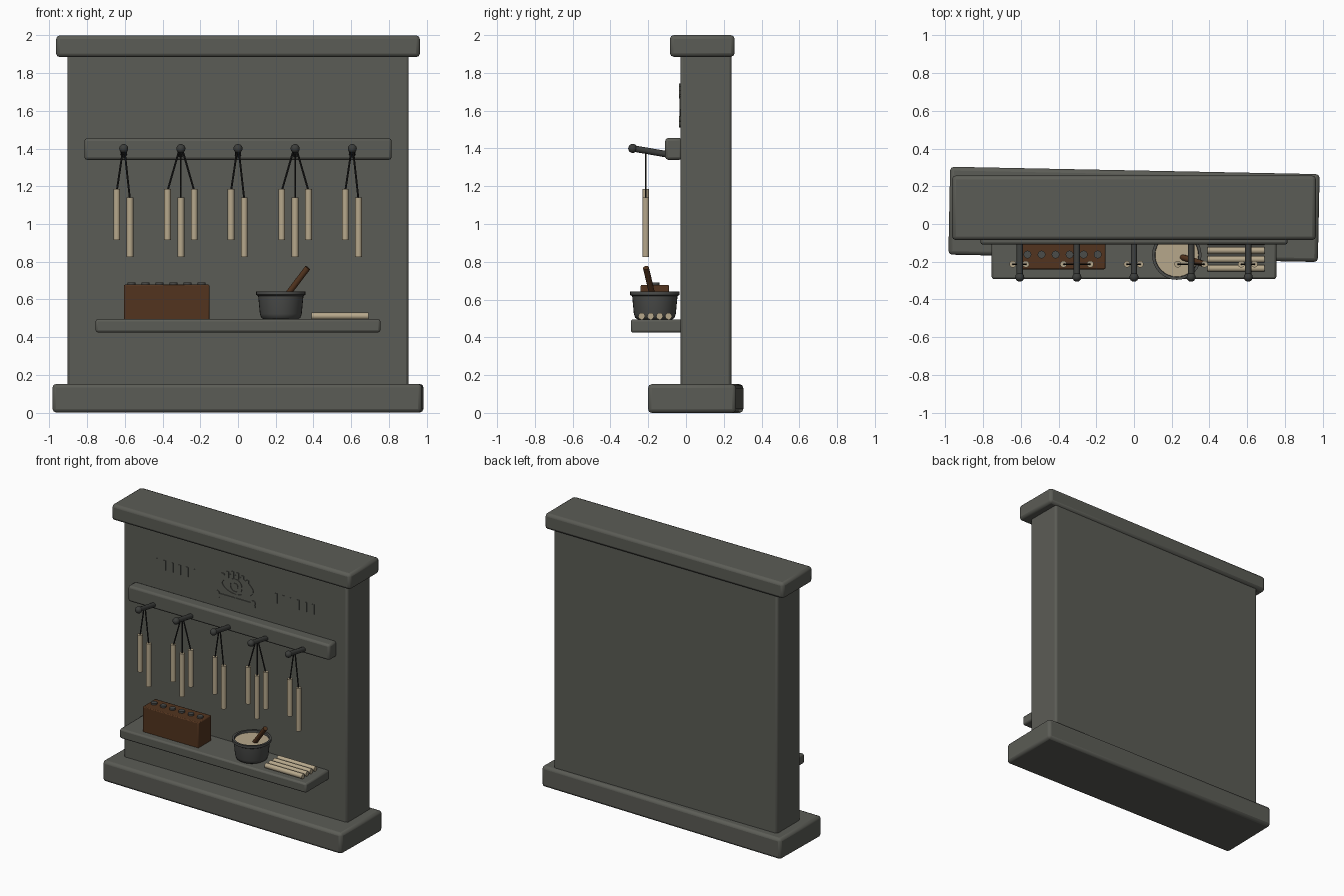
import bpy
import bmesh
from math import cos, sin, pi, radians
from mathutils import Vector

cube = bpy.data.objects.get("Cube")
if cube:
    bpy.data.objects.remove(cube, do_unlink=True)


def material(name, rgb):
    mat = bpy.data.materials.new(name)
    mat.use_nodes = True
    mat.diffuse_color = (*rgb, 1)
    bsdf = next(n for n in mat.node_tree.nodes if n.type == "BSDF_PRINCIPLED")
    bsdf.inputs["Base Color"].default_value = (*rgb, 1)
    return mat


STONE = material("grey stone", (0.105, 0.107, 0.092))
IRON = material("dark iron", (0.07, 0.072, 0.068))
PEG = material("peg iron", (0.045, 0.047, 0.044))
WAX = material("tallow wax", (0.47, 0.39, 0.26))
WOOD = material("brown wood", (0.085, 0.034, 0.013))
STRING = material("dark wick", (0.016, 0.016, 0.015))


def finish(obj, name, mat, smooth=True):
    obj.name = name
    obj.data.name = name
    obj.data.materials.append(mat)
    if smooth:
        bpy.ops.object.select_all(action="DESELECT")
        obj.select_set(True)
        bpy.context.view_layer.objects.active = obj
        bpy.ops.object.shade_smooth_by_angle(angle=radians(40))
    return obj


def box(name, xs, ys, zs, mat, bevel=0.0, turn=0.0):
    spans = (xs, ys, zs)
    bpy.ops.mesh.primitive_cube_add(size=1, location=[sum(s) / 2 for s in spans])
    obj = bpy.context.object
    for v in obj.data.vertices:
        v.co = [c * (s[1] - s[0]) for c, s in zip(v.co, spans)]
    obj.rotation_euler.z = turn
    if bevel:
        mod = obj.modifiers.new("Bevel", "BEVEL")
        mod.width = bevel
        mod.segments = 2
    return finish(obj, name, mat)


def rod(name, a, b, radius, mat, sides=12):
    a, b = Vector(a), Vector(b)
    bpy.ops.mesh.primitive_cylinder_add(vertices=sides, radius=radius,
                                        depth=(b - a).length, location=(a + b) / 2)
    obj = bpy.context.object
    obj.rotation_euler = (b - a).to_track_quat("Z", "Y").to_euler()
    return finish(obj, name, mat)


def lathe(name, profile, centre, mat, sides=32):
    bm = bmesh.new()
    verts = [bm.verts.new((r, 0, z)) for r, z in profile]
    edges = [bm.edges.new(pair) for pair in zip(verts, verts[1:])]
    bmesh.ops.spin(bm, geom=verts + edges, axis=(0, 0, 1), cent=(0, 0, 0),
                   angle=2 * pi, steps=sides)
    bmesh.ops.remove_doubles(bm, verts=bm.verts, dist=0.0005)
    bmesh.ops.recalc_face_normals(bm, faces=bm.faces)
    mesh = bpy.data.meshes.new(name)
    bm.to_mesh(mesh)
    bm.free()
    obj = bpy.data.objects.new(name, mesh)
    obj.location = centre
    bpy.context.collection.objects.link(obj)
    return finish(obj, name, mat)


def relief(name, outlines, z):
    """Thin raised plate on the wall; a second outline cuts a hole."""
    curve = bpy.data.curves.new(name, "CURVE")
    curve.dimensions = "2D"
    curve.fill_mode = "BOTH"
    curve.extrude = 0.004
    for outline in outlines:
        spline = curve.splines.new("POLY")
        spline.points.add(len(outline) - 1)
        for point, (x, y) in zip(spline.points, outline):
            point.co = (x, y, 0, 1)
        spline.use_cyclic_u = True
    obj = bpy.data.objects.new(name, curve)
    obj.location = (0, WALL_FRONT, z)
    obj.rotation_euler.x = pi / 2
    bpy.context.collection.objects.link(obj)
    return finish(obj, name, STONE, smooth=False)


def oval(rx, ry, power=1, count=32):
    angles = [2 * pi * i / count for i in range(count)]
    return [(rx * cos(a), ry * sin(a) * abs(sin(a)) ** (power - 1)) for a in angles]


# Stone slab with base and cap
WALL_FRONT = -0.03
box("wall_slab", (-0.905, 0.905), (WALL_FRONT, 0.24), (0.1, 1.92), STONE, 0.015)
box("base_block", (-0.98, 0.98), (-0.182, 0.284), (0, 0.152), STONE, 0.02, turn=-0.02)
box("cap_block", (-0.965, 0.965), (-0.085, 0.257), (1.885, 2.0), STONE, 0.02)
box("peg_rail", (-0.815, 0.815), (-0.11, -0.02), (1.34, 1.455), STONE, 0.015)
box("shelf", (-0.755, 0.755), (-0.292, -0.02), (0.425, 0.495), STONE, 0.012)

# Eye ornament
relief("eye_rim", [oval(0.147, 0.082, 1.3), oval(0.105, 0.056, 1.3)], 1.638)
relief("iris_ring", [oval(0.055, 0.055), oval(0.038, 0.038)], 1.638)
relief("pupil", [oval(0.022, 0.022)], 1.638)
for x in (-0.1, -0.06, -0.02, 0.02, 0.06, 0.1):
    z = 1.724 - 3.5 * x * x
    box("eyelash", (x - 0.01, x + 0.01), (-0.036, -0.025), (z - 0.025, z + 0.02), STONE)

# Bone-shaped bar under the eye
box("bone_bar", (-0.14, 0.14), (-0.036, -0.025), (1.53, 1.555), STONE)
for side in (-1, 1):
    for z in (1.53, 1.555):
        rod("bone_knob", (side * 0.145, -0.025, z), (side * 0.145, -0.036, z), 0.018, STONE)

# Plain carved ticks either side of the eye
for side in (-1, 1):
    for i in range(6):
        x = side * (0.33 + 0.06 * i)
        box("carved_tick", (x - 0.009, x + 0.009), (-0.034, -0.025), (1.605, 1.675), STONE)

# Pegs with hanging candles
PAIR = [(-0.037, 0.915, 1.185), (0.033, 0.825, 1.14)]
TRIO = [(-0.071, 0.915, 1.185), (0, 0.825, 1.14), (0.071, 0.915, 1.185)]
HANG_Y = -0.213
for i in range(5):
    x = (i - 2) * 0.303
    rod("peg", (x, -0.09, 1.367), (x, -0.28, 1.4), 0.017, PEG)
    bpy.ops.mesh.primitive_uv_sphere_add(segments=16, ring_count=10, radius=0.024,
                                         location=(x, -0.282, 1.4))
    finish(bpy.context.object, "peg_knob", PEG)
    for offset, bottom, top in (TRIO if i % 2 else PAIR):
        cx = x + offset
        rod("hanging_candle", (cx, HANG_Y, bottom), (cx, HANG_Y, top), 0.018, WAX)
        rod("wick", (cx, HANG_Y, top - 0.01), (x + offset * 0.15, HANG_Y, 1.385),
            0.005, STRING, sides=6)

# Wooden candle mould with capped holes
box("candle_mould", (-0.605, -0.152), (-0.24, -0.09), (0.49, 0.678), WOOD, 0.006)
for i in range(6):
    x = -0.565 + 0.0745 * i
    rod("mould_cap", (x, -0.162, 0.67), (x, -0.162, 0.69), 0.021, IRON)

# Wax pot with stirring stick
POT = (0.227, -0.165, 0.493)
lathe("wax_pot", [(0, 0), (0.088, 0), (0.104, 0.01), (0.111, 0.03), (0.12, 0.125),
                  (0.131, 0.132), (0.131, 0.15), (0.116, 0.15), (0.106, 0.06), (0, 0.05)],
      POT, IRON)
lathe("melted_wax", [(0.108, 0.1), (0.115, 0.135), (0, 0.135)], POT, WAX)
rod("stirring_stick", (0.235, -0.17, 0.59), (0.37, -0.212, 0.768), 0.016, WOOD)

# Finished candles lying on the shelf
for i in range(4):
    y = -0.235 + 0.0475 * i
    rod("shelf_candle", (0.39, y, 0.512), (0.692, y, 0.512), 0.018, WAX)
